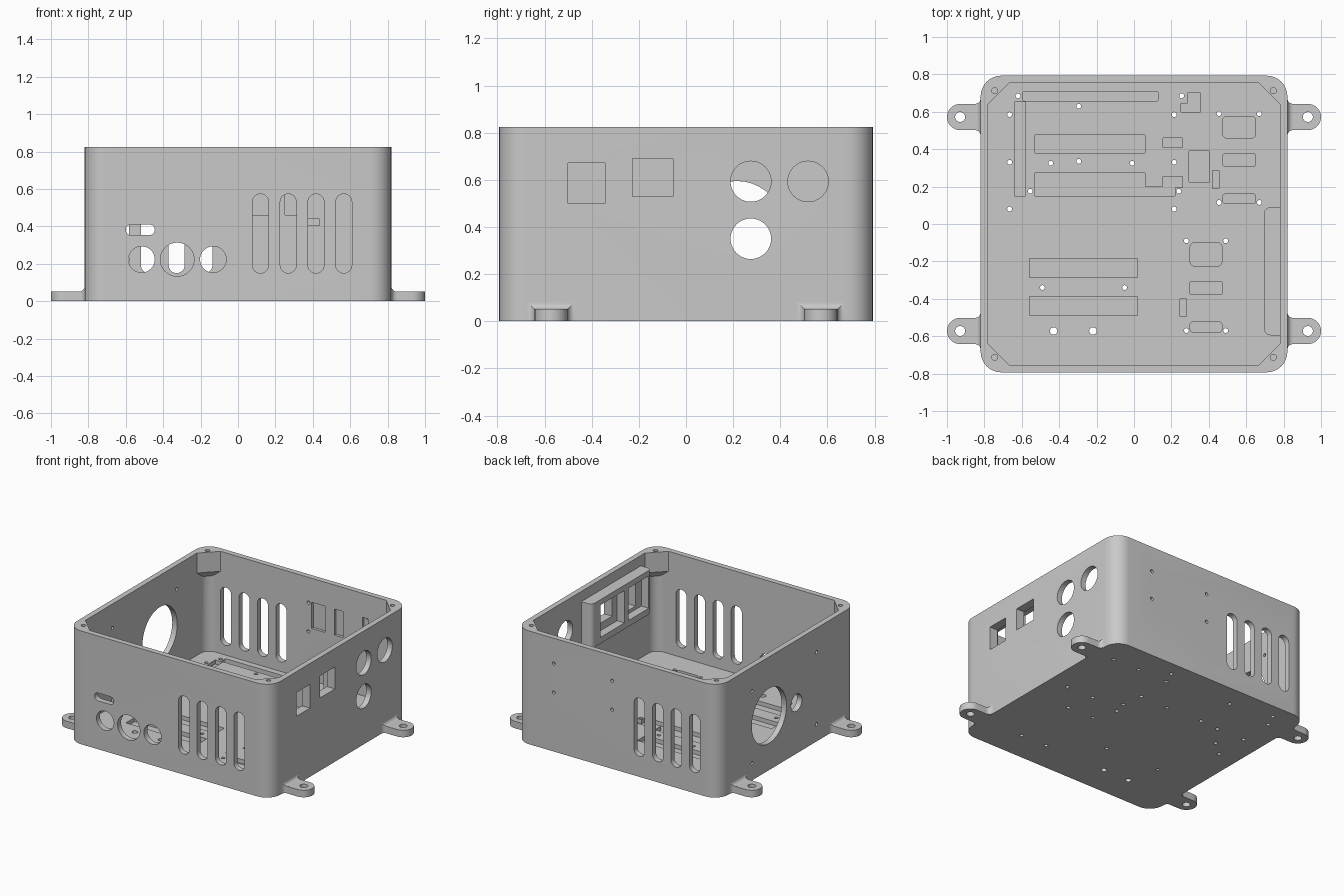
import bpy, bmesh
from math import sin, cos, pi, radians

if "Cube" in bpy.data.objects:
    bpy.data.objects.remove(bpy.data.objects["Cube"], do_unlink=True)

GREY = (0.585, 0.585, 0.585, 1)
mat = bpy.data.materials.new("plain grey")
mat.use_nodes = True
mat.diffuse_color = GREY
mat.node_tree.nodes["Principled BSDF"].inputs["Base Color"].default_value = GREY

HX, HY, TOP, WALL, FLOOR = 0.82, 0.793, 0.825, 0.04, 0.08


def rounded(u0, u1, v0, v1, r=0.0, n=6):
    """Outline of a rectangle with rounded corners."""
    if r <= 0:
        return [(u0, v0), (u1, v0), (u1, v1), (u0, v1)]
    corners = [(u1 - r, v1 - r), (u0 + r, v1 - r), (u0 + r, v0 + r), (u1 - r, v0 + r)]
    return [(cu + r * cos((q + i / n) * pi / 2), cv + r * sin((q + i / n) * pi / 2))
            for q, (cu, cv) in enumerate(corners) for i in range(n + 1)]


def disc(u, v, r):
    n = 16 if r < 0.03 else 40
    return [(u + r * cos(2 * pi * i / n), v + r * sin(2 * pi * i / n)) for i in range(n)]


def place(outline, axis, w):
    """Put a flat outline at distance w along an axis."""
    order = {"x": lambda u, v: (w, u, v), "y": lambda u, v: (u, w, v), "z": lambda u, v: (u, v, w)}
    return [order[axis](u, v) for u, v in outline]


def prism(outline, axis, lo, hi):
    return [place(outline, axis, lo), place(outline, axis, hi)]


def make(name, solids):
    """One mesh from solids, each a stack of rings skinned together and capped."""
    bm = bmesh.new()
    for rings in solids:
        loops = [[bm.verts.new(p) for p in ring] for ring in rings]
        faces = [bm.faces.new(loops[0]), bm.faces.new(loops[-1])]
        for a, b in zip(loops, loops[1:]):
            for i in range(len(a)):
                j = (i + 1) % len(a)
                faces.append(bm.faces.new((a[i], a[j], b[j], b[i])))
        bmesh.ops.recalc_face_normals(bm, faces=faces)
    mesh = bpy.data.meshes.new(name)
    bm.to_mesh(mesh)
    bm.free()
    mesh.materials.append(mat)
    ob = bpy.data.objects.new(name, mesh)
    bpy.context.collection.objects.link(ob)
    return ob


def activate(ob):
    bpy.ops.object.select_all(action="DESELECT")
    ob.select_set(True)
    bpy.context.view_layer.objects.active = ob


def combine(ob, solids, operation="DIFFERENCE"):
    helper = make("helper", solids)
    helper.hide_render = True
    mod = ob.modifiers.new("combine", "BOOLEAN")
    mod.operation, mod.solver, mod.object = operation, "EXACT", helper
    activate(ob)
    bpy.ops.object.modifier_apply(modifier=mod.name)
    bpy.data.objects.remove(helper, do_unlink=True)


def finish(ob):
    activate(ob)
    bpy.ops.object.shade_smooth_by_angle(angle=radians(30))


# Open box with rounded corners
box = make("enclosure", [prism(rounded(-HX, HX, -HY, HY, 0.11, 8), "z", 0, TOP)])
ix, iy = HX - WALL, HY - WALL
combine(box, [prism(rounded(-ix, ix, -iy, iy, 0.07, 8), "z", FLOOR, TOP + 0.1)])

# Corner screw bosses, tapered underneath
SIDES = [(sx, sy) for sx in (-1, 1) for sy in (-1, 1)]
boss = [(0.655, 0.765), (0.795, 0.625), (0.795, 0.70), (0.77, 0.742), (0.735, 0.765)]
tip = [(0.77 + (x - 0.77) * 0.3, 0.742 + (y - 0.742) * 0.3) for x, y in boss]
bosses, boss_holes = [], []
for sx, sy in SIDES:
    flip = lambda pts: [(x * sx, y * sy) for x, y in pts]
    bosses.append([place(flip(tip), "z", 0.63), place(flip(boss), "z", 0.68),
                   place(flip(boss), "z", TOP)])
    boss_holes.append(prism(disc(0.745 * sx, 0.713 * sy, 0.016), "z", 0.7, TOP + 0.1))
combine(box, bosses, "UNION")

# Pockets in the floor: x0, x1, y0, y1, corner radius
pockets = [
    (-.595, .13, .658, .708, .008), (-.64, -.58, .15, .653, 0), (.285, .355, .6, .7, 0),
    (-.53, .06, .38, .475, 0), (-.53, .06, .15, .272, 0),
    (.155, .26, .195, .255, 0), (.155, .26, .41, .46, 0),
    (.295, .405, .225, .39, 0), (.42, .455, .19, .285, 0), (.475, .65, .46, .575, .02),
    (.475, .65, .31, .375, .008), (.475, .65, .11, .16, .012), (-.56, .02, -.285, -.185, 0),
    (-.56, .02, -.49, -.388, 0), (.3, .47, -.225, -.1, .025), (.3, .47, -.373, -.31, 0),
    (.245, .28, -.495, -.4, 0), (.3, .47, -.58, -.52, .02)]
side_pockets = [(.25, .30, .6, .645), (.05, .22, .15, .2)]


def sink(areas):
    return [prism(rounded(*p), "z", FLOOR - 0.03, FLOOR + 0.05) for p in areas]


combine(box, sink(pockets) + boss_holes)

# Screw holes through the floor
screws = [(-.62, .685), (-.295, .63), (-.665, .585), (.255, .685), (.215, .585), (.455, .59),
          (.67, .59), (-.665, .33), (-.445, .325), (-.295, .335), (-.01, .325), (.215, .33),
          (-.555, .175), (.24, .175), (-.665, .08), (.215, .08), (.455, .115), (.67, .115),
          (.28, -.09), (.49, -.09), (-.49, -.34), (-.05, -.34), (.28, -.57), (.49, -.57)]
holes = [prism(disc(x, y, 0.013), "z", -0.1, 0.15) for x, y in screws]
holes += [prism(disc(x, -0.572, 0.02), "z", -0.1, 0.15) for x in (-0.43, -0.22)]
combine(box, holes + sink(side_pockets))


# Front wall: vent slots, round ports and a small oval port
def vents(first):
    return [rounded(x - 0.043, x + 0.043, 0.15, 0.573, 0.0425)
            for x in (first + 0.1485 * i for i in range(4))]


front = vents(0.12) + [disc(-0.515, 0.223, 0.07), disc(-0.325, 0.223, 0.09),
                       disc(-0.133, 0.223, 0.07), rounded(-0.6, -0.445, 0.353, 0.41, 0.028)]
cuts = [prism(o, "y", -HY - 0.05, -HY + 0.06) for o in front]

# Back wall: vent slots, board screw holes and shallow inside pockets
back = vents(-0.625) + [disc(x, z, 0.012) for x in (0.04, 0.51) for z in (0.43, 0.64)]
cuts += [prism(o, "y", HY - 0.06, HY + 0.05) for o in back]
inside = [rounded(0.065, 0.175, 0.46, 0.65), rounded(0.25, 0.32, 0.46, 0.65),
          rounded(0.375, 0.437, 0.405, 0.44), rounded(0.475, 0.52, 0.575, 0.65)]
combine(box, [prism(o, "y", HY - 0.06, HY - 0.02) for o in inside])

# Right wall: fan opening, fan screws and cable hole
fan = [disc(0.215, 0.395, 0.2), disc(-0.1, 0.37, 0.062)]
fan += [disc(y, z, 0.012) for y in (-0.33, 0.41) for z in (0.125, 0.65)]
cuts += [prism(o, "x", -HX - 0.05, -HX + 0.06) for o in fan]

# Left wall: connector holes and two square windows
ports = [disc(0.275, 0.593, 0.086), disc(0.518, 0.593, 0.086), disc(0.275, 0.35, 0.086)]
windows = [rounded(-0.5, -0.343, 0.5, 0.672), rounded(-0.228, -0.055, 0.53, 0.69)]
cuts += [prism(o, "x", HX - 0.06, HX + 0.05) for o in ports + windows]
combine(box, cuts)
finish(box)

# Frame behind the windows, rounded where it faces inward
inner = [p for p in rounded(0.695, 0.79, -0.595, 0.09, 0.035) if p[0] < 0.74]
frame = make("window_frame", [prism([(0.79, 0.09)] + inner + [(0.79, -0.595)], "z", 0.43, 0.75)])
wells = [rounded(-0.565, -0.33, 0.475, 0.71), rounded(-0.285, -0.01, 0.475, 0.71)]
combine(frame, [prism(o, "x", 0.6, 0.755) for o in wells])
combine(frame, [prism(o, "x", 0.74, 0.85) for o in windows])
finish(frame)

# Mounting ears, each with a fillet where it meets the wall
FILLET = 0.03
for sx, sy in SIDES:
    cy = 0.572 * sy
    tongue = [(0.8 * sx, cy - 0.07)]
    for i in range(17):
        a = -pi / 2 + pi * i / 16
        tongue.append(((0.93 + 0.07 * cos(a)) * sx, cy + 0.07 * sin(a)))
    tongue.append((0.8 * sx, cy + 0.07))
    rings = [place(rounded(cy - 0.1, cy + 0.1, 0.001, 0.081), "x", 0.805 * sx)]
    for i in range(7):
        a = pi / 2 * i / 6
        grow = FILLET * (1.004 - sin(a))
        rings.append(place(rounded(cy - 0.07 - grow, cy + 0.07 + grow, 0.001, 0.051 + grow),
                           "x", (HX + FILLET * (1 - cos(a))) * sx))
    name = ("left" if sx > 0 else "right") + ("_back" if sy > 0 else "_front") + "_ear"
    ear = make(name, [prism(tongue, "z", 0, 0.051)])
    combine(ear, [prism(disc(0.93 * sx, cy, 0.027), "z", -0.1, 0.2)])
    finish(ear)
    finish(make(name + "_fillet", [rings]))
